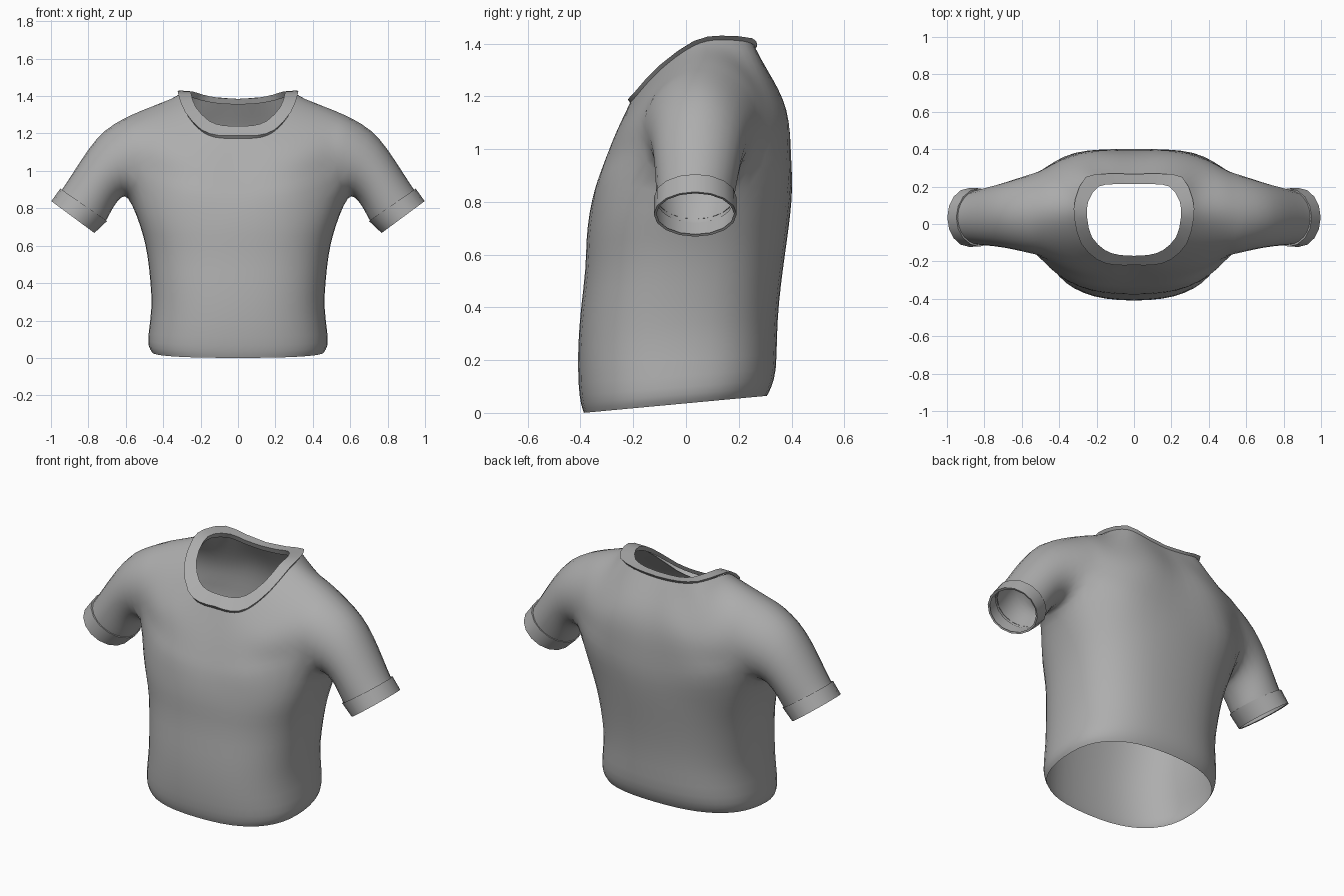
import bpy, bmesh, math
from mathutils import Vector as V

if "Cube" in bpy.data.objects:
    bpy.data.objects.remove(bpy.data.objects["Cube"])

grey = bpy.data.materials.new("grey_cloth")
grey.diffuse_color = (0.42, 0.42, 0.42, 1)
grey.use_nodes = True
grey.node_tree.nodes["Principled BSDF"].inputs["Base Color"].default_value = grey.diffuse_color


def spline(keys, per):
    """Smooth curve through keys with `per` steps between neighbours."""
    p = [V(k) for k in keys]
    p = [2 * p[0] - p[1]] + p + [2 * p[-1] - p[-2]]
    out = []
    for i in range(1, len(p) - 2):
        a, b, c, d = p[i - 1:i + 3]
        for s in range(per):
            t = s / per
            out.append(0.5 * (2 * b + (c - a) * t + (2 * a - 5 * b + 4 * c - d) * t ** 2
                              + (3 * b - a - 3 * c + d) * t ** 3))
    return out + [p[-2]]


def loft(bm, rings, closed=False):
    rows = [[bm.verts.new(p) for p in r] for r in rings]
    for r0, r1 in zip(rows, rows[1:]):
        n = len(r0)
        for j in range(n if closed else n - 1):
            k = (j + 1) % n
            bm.faces.new((r0[j], r0[k], r1[k], r1[j]))


def finish(bm, name, subdiv, angle):
    bmesh.ops.remove_doubles(bm, verts=bm.verts, dist=0.0005)
    bmesh.ops.recalc_face_normals(bm, faces=bm.faces)
    # outward means away from the part's own middle
    mid = sum((v.co for v in bm.verts), V()) / len(bm.verts)
    if name == "shirt_body":
        mid.x = 0
    if sum((f.calc_center_median() - mid).dot(f.normal) * f.calc_area() for f in bm.faces) < 0:
        bmesh.ops.reverse_faces(bm, faces=bm.faces)
    me = bpy.data.meshes.new(name)
    bm.to_mesh(me)
    bm.free()
    me.materials.append(grey)
    ob = bpy.data.objects.new(name, me)
    bpy.context.collection.objects.link(ob)
    bpy.ops.object.select_all(action='DESELECT')
    ob.select_set(True)
    bpy.context.view_layer.objects.active = ob
    bpy.ops.object.shade_smooth_by_angle(angle=math.radians(angle))
    m = ob.modifiers.new("mirror", 'MIRROR')
    m.use_clip = True
    m.merge_threshold = 0.002
    if subdiv:
        s = ob.modifiers.new("smooth", 'SUBSURF')
        s.levels = s.render_levels = subdiv


def sleeve_ring(top, bottom, yc, hy, dent=0, grow=1.035, n=12):
    """Oval loop around the arm, starting at the underside and going to the front."""
    t, b = V((top[0], yc, top[1])), V((bottom[0], yc, bottom[1]))
    c, h = (t + b) / 2, (b - t) / 2 * grow
    ring = []
    for k in range(n):
        a = 2 * math.pi * k / n
        ring.append(c + h * math.cos(a) + V((-dent * abs(math.sin(a)), -hy * grow * math.sin(a), 0)))
    return ring


def spow(v, e):
    return math.copysign(abs(v) ** e, v)


# ---- shirt body: torso tube, yoke and sleeves in one skin (right half) ----
body = bmesh.new()
root = sleeve_ring((0.615, 1.285), (0.60, 0.87), 0.055, 0.215, 0.06)
under = [root[k] for k in (2, 1, 0, 11, 10)]
over = [root[k] for k in range(2, 11)]
chest_front = spline([(0, -0.345, 0.85), (0.30, -0.325, 0.88), root[2]], 2)
chest_back = spline([root[10], (0.35, 0.385, 0.90), (0, 0.405, 0.85)], 2)

# height, half width, front y, back y
levels = [(0.0, 0.465, -0.39, 0.31), (0.03, 0.485, -0.402, 0.325), (0.10, 0.485, -0.412, 0.347),
          (0.25, 0.462, -0.414, 0.347), (0.40, 0.472, -0.402, 0.355), (0.55, 0.487, -0.382, 0.372),
          (0.66, 0.512, -0.382, 0.387), (0.76, 0.545, -0.37, 0.40)]
torso = []
for z, w, f, b in levels:
    ring = []
    for j in range(13):
        a = math.pi * j / 12
        x, u = w * spow(math.sin(a), 0.8), -spow(math.cos(a), 0.8)
        y = (f + b) / 2 + (b - f) / 2 * u
        lift = 0.065 * (u + 1) / 2 * max(0, 1 - z / 0.6)
        ring.append(V((0 if j in (0, 12) else x, y, z + lift)))
    torso.append(ring)
loft(body, torso + [chest_front + under[1:-1] + chest_back])

# yoke from chest and armholes up to the neck seam
outer = chest_front[:-1] + over + chest_back[1:]
middle = spline([(0, -0.282, 1.01), (0.19, -0.28, 1.03), (0.37, -0.232, 1.08), (0.45, -0.11, 1.245),
                 (0.47, 0.06, 1.35), (0.45, 0.225, 1.285), (0.39, 0.335, 1.13),
                 (0.2, 0.385, 1.15), (0, 0.375, 1.14)], 2)
neck = spline([(0, -0.212, 1.175), (0.1, -0.212, 1.175), (0.19, -0.185, 1.205), (0.275, -0.1, 1.3),
               (0.31, 0.03, 1.395), (0.305, 0.13, 1.415), (0.25, 0.245, 1.405),
               (0.13, 0.262, 1.38), (0, 0.26, 1.37)], 2)
columns = [spline(c, 3) for c in zip(outer, middle, neck)]
loft(body, list(zip(*columns)))

# sleeve
loft(body, [root,
            sleeve_ring((0.72, 1.222), (0.625, 0.86), 0.05, 0.185, 0.02),
            sleeve_ring((0.80, 1.12), (0.65, 0.83), 0.045, 0.168),
            sleeve_ring((0.88, 0.995), (0.68, 0.78), 0.04, 0.157),
            sleeve_ring((0.945, 0.895), (0.705, 0.73), 0.035, 0.148),
            sleeve_ring((0.955, 0.885), (0.715, 0.72), 0.035, 0.147)], closed=True)
finish(body, "shirt_body", 1, 180)

# ---- cuff: raised band on the sleeve end, turned in at the rim ----
cuff = bmesh.new()
loft(cuff, [sleeve_ring((0.942, 0.897), (0.703, 0.733), 0.035, 0.148, 0, 0.98, 16),
            sleeve_ring((0.950, 0.905), (0.700, 0.732), 0.035, 0.156, 0, 1, 16),
            sleeve_ring((0.998, 0.838), (0.768, 0.668), 0.035, 0.157, 0, 1, 16),
            sleeve_ring((0.985, 0.832), (0.775, 0.677), 0.035, 0.147, 0, 1, 16)], closed=True)
finish(cuff, "sleeve_cuff", 0, 40)

# ---- collar: stepped band around the neck hole ----
collar = bmesh.new()
rim = spline([(0, -0.17, 1.24), (0.08, -0.165, 1.243), (0.155, -0.14, 1.268), (0.225, -0.07, 1.34),
              (0.25, 0.03, 1.41), (0.245, 0.12, 1.425), (0.19, 0.2, 1.408),
              (0.1, 0.213, 1.39), (0, 0.213, 1.385)], 2)
centre = V((0, 0.03, 0))


def spread(ring, k, dz):
    return [V((p.x * k, centre.y + (p.y - centre.y) * k, p.z + dz)) for p in ring]


loft(collar, [spread(neck, 0.97, -0.005), spread(neck, 1.03, 0.015),
              rim, spread(rim, 1.06, -0.03)])
finish(collar, "neck_collar", 0, 40)
